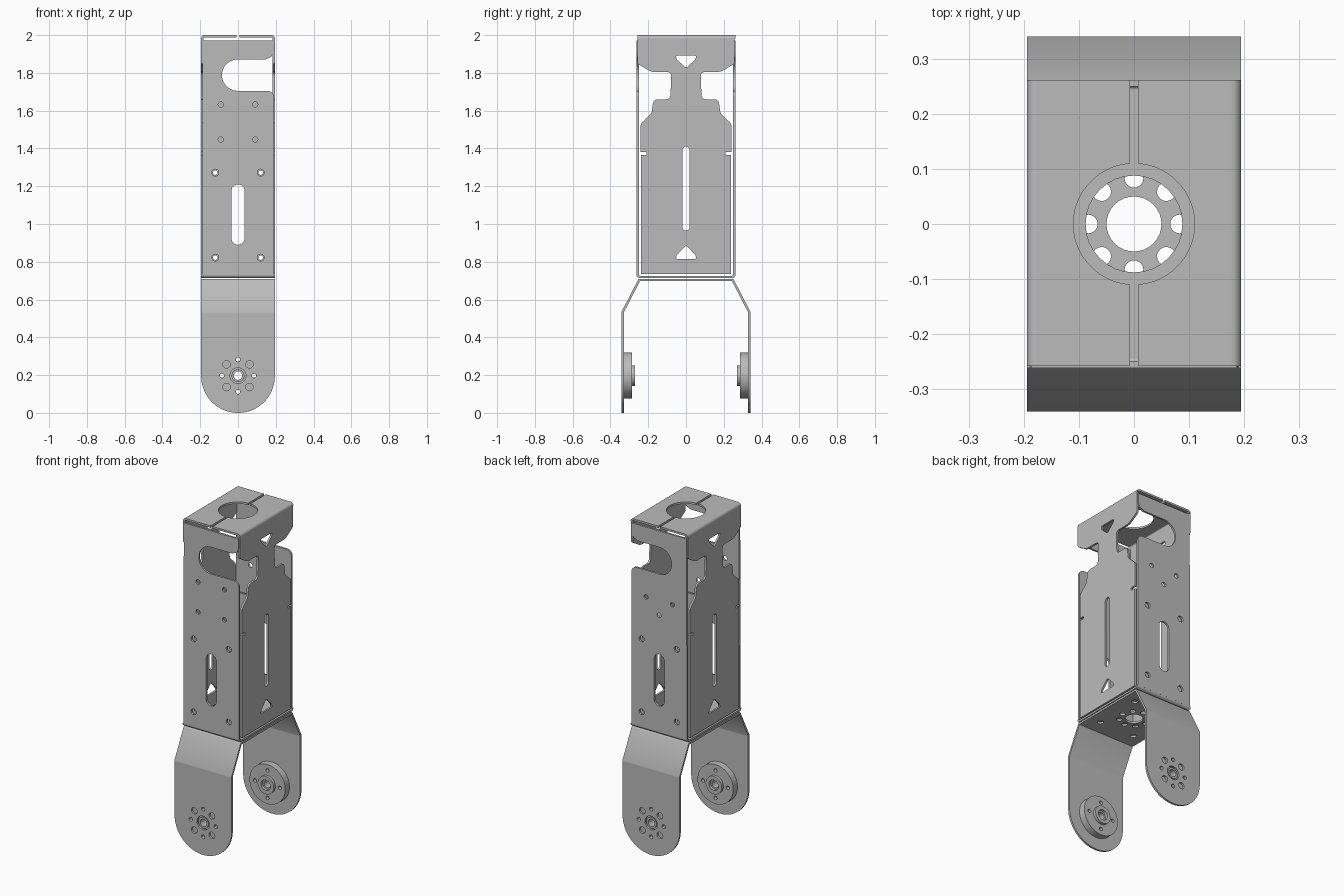
import bpy, bmesh
from math import sin, cos, pi, radians, asin
from mathutils import Vector

cube = bpy.data.objects.get("Cube")
if cube:
    bpy.data.objects.remove(cube, do_unlink=True)

metal = bpy.data.materials.new("grey metal")
metal.use_nodes = True
GREY = (0.5, 0.5, 0.5, 1)
metal.diffuse_color = GREY
metal.node_tree.nodes["Principled BSDF"].inputs["Base Color"].default_value = GREY

W = 0.195      # half width in x
T = 0.012      # sheet thickness


def arc(cx, cy, r, a0, a1, n=16):
    return [(cx + r * cos(radians(a0 + (a1 - a0) * i / n)),
             cy + r * sin(radians(a0 + (a1 - a0) * i / n))) for i in range(n + 1)]


def circle(cx, cy, r, n=32):
    return arc(cx, cy, r, 0, 360, n)[:-1]


def slot(cx, z0, z1, r):
    return arc(cx, z1 - r, r, 0, 180) + arc(cx, z0 + r, r, 180, 360)


def fillet(points, n=6):
    """Round each (u, v, radius) corner with a small curve."""
    out = []
    for i, (u, v, r) in enumerate(points):
        p = Vector((u, v))
        if not r:
            out.append((u, v))
            continue
        a = p + (Vector(points[i - 1][:2]) - p).normalized() * r
        b = p + (Vector(points[(i + 1) % len(points)][:2]) - p).normalized() * r
        for k in range(n + 1):
            t = k / n
            q = a * (1 - t) ** 2 + p * 2 * t * (1 - t) + b * t * t
            out.append((q.x, q.y))
    return out


def rect(u0, u1, v0, v1):
    return [(u0, v0), (u1, v0), (u1, v1), (u0, v1)]


def plate(name, axis, w0, w1, loops):
    """Extrude an outline with holes along an axis from w0 to w1."""
    curve = bpy.data.curves.new(name, "CURVE")
    curve.dimensions = "2D"
    curve.fill_mode = "BOTH"
    curve.extrude = abs(w1 - w0) / 2
    for pts in loops:
        s = curve.splines.new("POLY")
        s.points.add(len(pts) - 1)
        for p, (u, v) in zip(s.points, pts):
            p.co = (u, v, 0, 1)
        s.use_cyclic_u = True
    tmp = bpy.data.objects.new(name + " outline", curve)
    bpy.context.collection.objects.link(tmp)
    deps = bpy.context.evaluated_depsgraph_get()
    mesh = bpy.data.meshes.new_from_object(tmp.evaluated_get(deps))
    bpy.data.objects.remove(tmp, do_unlink=True)
    bpy.data.curves.remove(curve)
    mid = (w0 + w1) / 2
    bm = bmesh.new()
    bm.from_mesh(mesh)
    for vert in bm.verts:
        u, v, w = vert.co
        w += mid
        vert.co = {"x": (w, u, v), "y": (u, w, v), "z": (u, v, w)}[axis]
    bmesh.ops.remove_doubles(bm, verts=bm.verts, dist=1e-5)
    bmesh.ops.recalc_face_normals(bm, faces=bm.faces)
    for f in bm.faces:
        f.smooth = True
        f.material_index = 0
    bm.to_mesh(mesh)
    bm.free()
    mesh.set_sharp_from_angle(angle=radians(30))
    mesh.name = name
    mesh.materials.clear()
    mesh.materials.append(metal)
    ob = bpy.data.objects.new(name, mesh)
    bpy.context.collection.objects.link(ob)
    return ob


def ring_holes(cx, cy, r, straight, diagonal):
    return [circle(cx + r * cos(k * pi / 4), cy + r * sin(k * pi / 4),
                   diagonal if k % 2 else straight, 16) for k in range(8)]


# Fork base and box base, stacked
corner_holes = [circle(x, y, 0.018, 16) for x in (-0.12, 0.12) for y in (-0.15, 0.15)]
plate("fork_base", "z", 0.697, 0.697 + T,
      [rect(-W, W, -0.248, 0.248), circle(0, 0, 0.05)]
      + ring_holes(0, 0, 0.083, 0.017, 0.017) + corner_holes)
plate("box_base", "z", 0.714, 0.714 + T,
      [rect(-W, W, -0.244, 0.244), circle(0, 0, 0.088)] + corner_holes)

HUB = 0.197    # hub height
for side, s in (("front", -1), ("back", 1)):
    # Fork arm: sloped shoulder and rounded leg
    shoulder = [(0.24, 0.697), (0.248, 0.709), (0.253, 0.706), (0.341, 0.535),
                (0.341, 0.525), (0.329, 0.525), (0.329, 0.532), (0.244, 0.697)]
    plate(side + "_fork_shoulder", "x", -W, W, [[(s * y, z) for y, z in shoulder]])
    plate(side + "_fork_leg", "y", s * 0.329, s * 0.341,
          [[(W, 0.526), (-W, 0.526)] + arc(0, W, W, 180, 360, 40),
           circle(0, HUB, 0.042)] + ring_holes(0, HUB, 0.085, 0.012, 0.02))

    # Hub disc and its raised boss
    screws = [circle(0.085 * cos(k * pi / 2), HUB + 0.085 * sin(k * pi / 2), 0.011, 16)
              for k in range(4)]
    plate(side + "_hub_disc", "y", s * 0.287, s * 0.329,
          [circle(0, HUB, 0.122, 56), circle(0, HUB, 0.022)] + screws)
    plate(side + "_hub_boss", "y", s * 0.27, s * 0.287,
          [circle(0, HUB, 0.055, 40), circle(0, HUB, 0.032)])
    plate(side + "_hub_collar", "y", s * 0.329, s * 0.338,
          [circle(0, HUB, 0.034), circle(0, HUB, 0.022)])

    # Box wall with open notch towards +x
    wall = fillet([(-0.187, 0.73, 0), (0.187, 0.73, 0), (0.19, 1.705, 0.035)])[:-1]
    wall = ([(-0.19, 0.73), (0.19, 0.73)]
            + arc(0.155, 1.67, 0.035, 0, 90, 6)
            + arc(-0.002, 1.788, 0.083, 270, 90, 20)
            + [(0.145, 1.871), (0.175, 1.885), (0.187, 1.91), (0.187, 1.972), (-0.187, 1.972)])
    holes = [slot(0, 0.89, 1.21, 0.035)]
    holes += [circle(x, z, 0.018, 16) for x in (-0.12, 0.12) for z in (0.822, 1.272)]
    if s < 0:
        holes += [circle(x, z, 0.014, 16) for x in (-0.091, 0.091) for z in (1.447, 1.632)]
    else:
        holes += [circle(x, z, 0.014, 16) for x, z in ((-0.09, 1.54), (0.09, 1.54), (0, 1.45))]
    plate(side + "_wall", "y", s * 0.25, s * 0.262, [wall] + holes)

    # Rounded fold joining wall and base
    fold = arc(0.244, 0.732, 0.018, 270, 360, 6) + arc(0.244, 0.732, 0.006, 360, 270, 6)
    plate(side + "_base_fold", "x", -W, W, [[(s * y, z) for y, z in fold]])

# Side panels, each carrying one half of the split cap
half = [(0.237, 0.735, 0.0), (0.237, 1.365, 0), (0.208, 1.365, 0), (0.208, 1.38, 0),
        (0.24, 1.38, 0), (0.24, 1.53, 0.01), (0.183, 1.585, 0.01), (0.172, 1.66, 0.025),
        (0.083, 1.66, 0.025), (0.077, 1.805, 0.025), (0.185, 1.805, 0.02),
        (0.258, 1.85, 0.01), (0.258, 1.982, 0)]
panel = fillet(half + [(-y, z, r) for y, z, r in reversed(half)])
upper_tri = fillet([(-0.055, 1.893, 0.012), (0.055, 1.893, 0.012),
                    (0.05, 1.872, 0.008), (0, 1.825, 0.015), (-0.05, 1.872, 0.008)])
lower_tri = fillet([(-0.055, 0.815, 0.008), (0.055, 0.815, 0.008),
                    (0.05, 0.835, 0.008), (0, 0.888, 0.015), (-0.05, 0.835, 0.008)])
open_angle = 90 - asin(0.007 / 0.11) * 180 / pi
cap = ([(0.177, -0.258), (0.177, 0.262), (0.007, 0.262)]
       + fillet([(0.007, 0.12, 0), (0.007, 0.112, 0)])
       + arc(0, 0, 0.11, open_angle, -open_angle, 40) + [(0.007, -0.258)])

for side, s in (("left", 1), ("right", -1)):
    plate(side + "_panel", "x", s * (W - T), s * W,
          [panel, slot(0, 0.965, 1.41, 0.019), upper_tri, lower_tri])
    plate(side + "_cap_half", "z", 2 - T, 2, [[(s * x, y) for x, y in cap]])
    fold = arc(0.177, 1.982, 0.018, 0, 90, 6) + arc(0.177, 1.982, 0.006, 90, 0, 6)
    plate(side + "_cap_fold", "y", -0.258, 0.262, [[(s * x, z) for x, z in fold]])

    # Inner screw flanges folded from the panel edges
    for end, e in (("front", -1), ("back", 1)):
        plate(f"{side}_{end}_flange", "y", e * 0.225, e * 0.237,
              [[(s * x, z) for x, z in rect(0.065, W - T, 0.74, 1.365)]]
              + [circle(s * 0.12, z, 0.012, 16) for z in (0.822, 1.272)])
